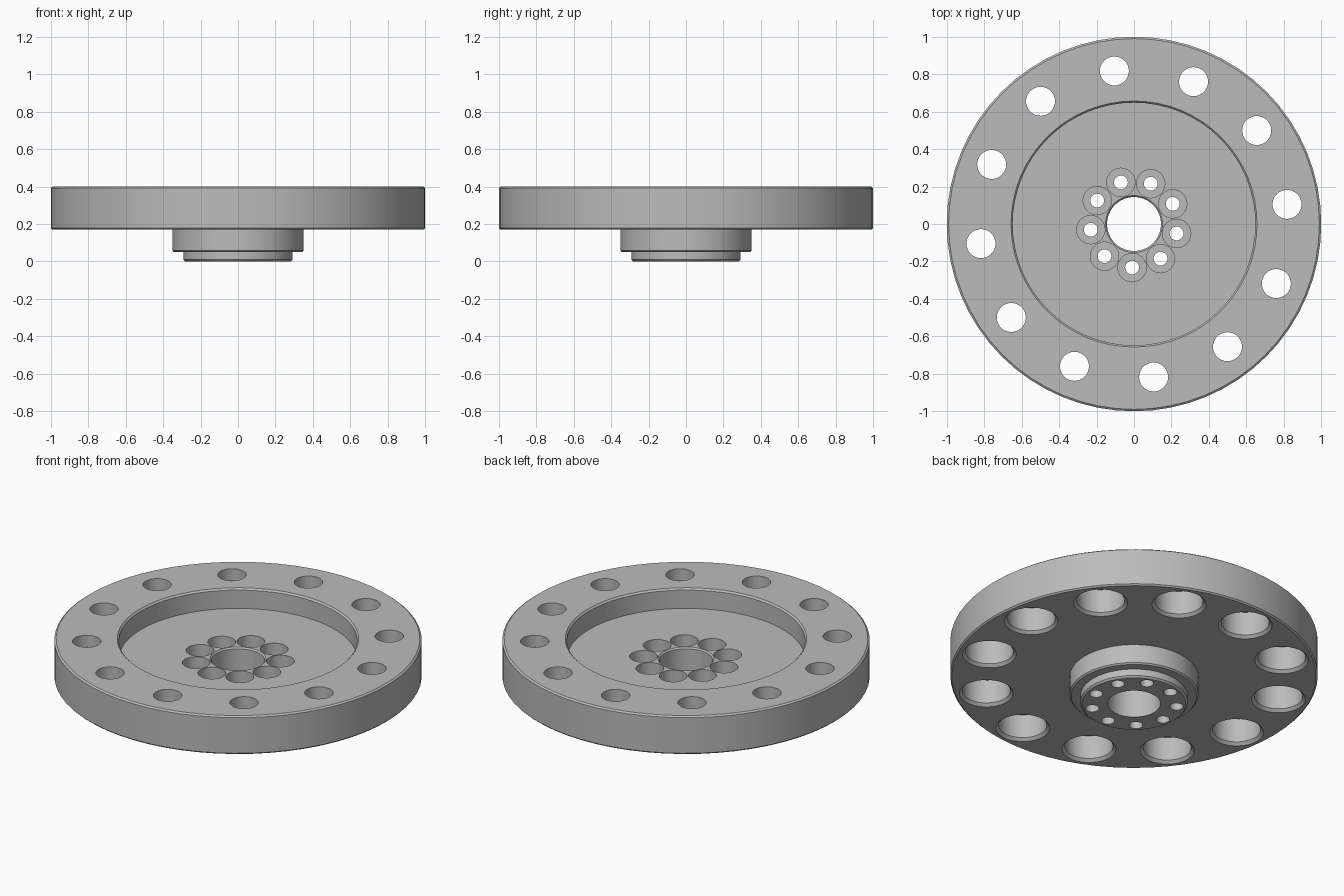
import bpy, bmesh, math

if "Cube" in bpy.data.objects:
    bpy.data.objects.remove(bpy.data.objects["Cube"])

steel = bpy.data.materials.new("steel grey")
steel.diffuse_color = (0.5, 0.5, 0.5, 1)
steel.use_nodes = True
steel.node_tree.nodes["Principled BSDF"].inputs["Base Color"].default_value = steel.diffuse_color


def lathe(bm, profile, segments, cx=0.0, cy=0.0, closed=True):
    """Revolve (radius, z) points around a vertical axis; open profiles get end caps."""
    rings = []
    for r, z in profile:
        rings.append([bm.verts.new((cx + r * math.cos(math.tau * i / segments),
                                    cy + r * math.sin(math.tau * i / segments), z))
                      for i in range(segments)])
    pairs = list(zip(rings, rings[1:]))
    if closed:
        pairs.append((rings[-1], rings[0]))
    else:
        bm.faces.new(rings[0][::-1])
        bm.faces.new(rings[-1])
    for a, b in pairs:
        for i in range(segments):
            j = (i + 1) % segments
            bm.faces.new((a[i], a[j], b[j], b[i]))


def make_object(name, bm):
    bmesh.ops.recalc_face_normals(bm, faces=bm.faces)
    mesh = bpy.data.meshes.new(name)
    bm.to_mesh(mesh)
    bm.free()
    mesh.materials.append(steel)
    obj = bpy.data.objects.new(name, mesh)
    bpy.context.collection.objects.link(obj)
    return obj


# Flywheel body: bore, stepped hub, rim and recessed top with small chamfers
bm = bmesh.new()
lathe(bm, [
    (0.144, 0.0), (0.282, 0.0), (0.292, 0.01), (0.292, 0.05),
    (0.342, 0.05), (0.35, 0.058), (0.35, 0.17),
    (0.992, 0.17), (1.0, 0.178), (1.0, 0.392), (0.99, 0.40),
    (0.657, 0.40), (0.648, 0.39), (0.648, 0.28),
    (0.152, 0.28), (0.144, 0.272)], 64)
flywheel = make_object("flywheel", bm)

# Hole cutters
bm = bmesh.new()
for k in range(12):  # rim holes, wide chamfered counterbore from below
    a = math.radians(7.3 + 30 * k)
    lathe(bm, [(0.152, 0.165), (0.131, 0.186), (0.131, 0.328),
               (0.0775, 0.328), (0.0775, 0.45)], 32,
          0.824 * math.cos(a), 0.824 * math.sin(a), closed=False)
for k in range(9):  # hub bolt holes, counterbored from above
    a = math.radians(-12.5 + 40 * k)
    lathe(bm, [(0.037, -0.05), (0.037, 0.14), (0.076, 0.14), (0.076, 0.45)], 24,
          0.233 * math.cos(a), 0.233 * math.sin(a), closed=False)
cutter = make_object("hole_cutter", bm)
cutter.hide_render = True

# Drill the body and keep the result as plain mesh
mod = flywheel.modifiers.new("holes", 'BOOLEAN')
mod.operation = 'DIFFERENCE'
mod.solver = 'EXACT'
mod.object = cutter
bpy.context.view_layer.update()
drilled = bpy.data.meshes.new_from_object(
    flywheel.evaluated_get(bpy.context.evaluated_depsgraph_get()))
flywheel.modifiers.clear()
flywheel.data = drilled
bpy.data.objects.remove(cutter)

# Smooth walls, sharp edges
bpy.context.view_layer.objects.active = flywheel
flywheel.select_set(True)
bpy.ops.object.shade_smooth_by_angle(angle=math.radians(30))
